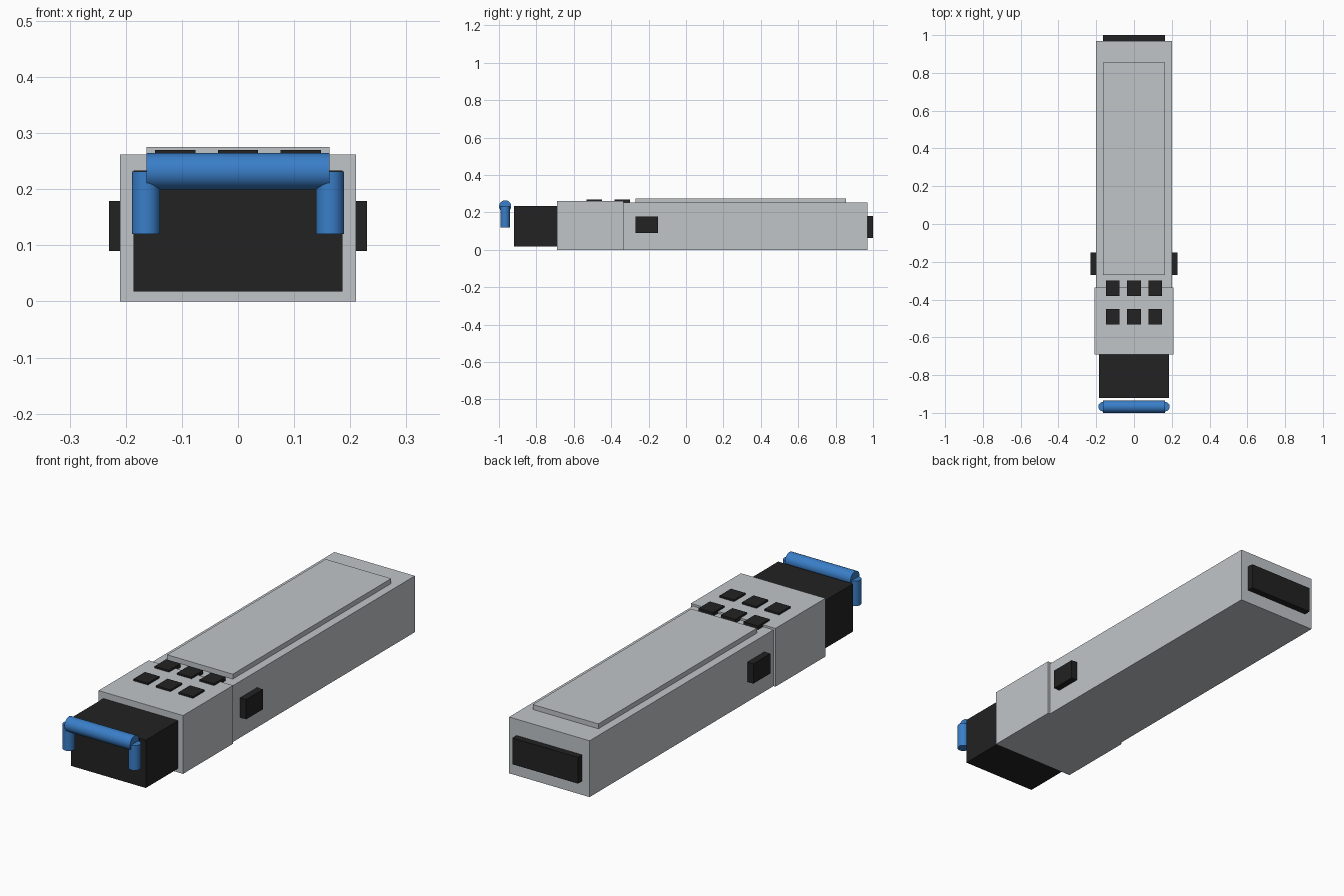
import bpy
import math

cube = bpy.data.objects.get("Cube")
if cube:
    bpy.data.objects.remove(cube, do_unlink=True)


def material(name, rgb, metallic=0.0):
    m = bpy.data.materials.new(name)
    m.use_nodes = True
    m.diffuse_color = (*rgb, 1)
    m.node_tree.nodes["Principled BSDF"].inputs["Base Color"].default_value = (*rgb, 1)
    return m


GREY = material("light grey metal", (0.53, 0.56, 0.58))
BLACK = material("black plastic", (0.016, 0.016, 0.016))
BLUE = material("blue plastic", (0.042, 0.21, 0.58))


def box(name, mat, x, y, z):
    """Box from its (min, max) extent on each axis."""
    centre = [(a + b) / 2 for a, b in (x, y, z)]
    bpy.ops.mesh.primitive_cube_add(size=1, location=centre)
    o = bpy.context.object
    o.name = name
    for v in o.data.vertices:
        for i, (a, b) in enumerate((x, y, z)):
            v.co[i] *= b - a
    o.data.materials.append(mat)
    return o


def rod(name, mat, radius, length, centre, rotation=(0, 0, 0)):
    bpy.ops.mesh.primitive_cylinder_add(vertices=32, radius=radius, depth=length,
                                        location=centre, rotation=rotation)
    o = bpy.context.object
    o.name = name
    o.data.materials.append(mat)
    bpy.ops.object.shade_smooth_by_angle()
    return o


# Metal housing
box("main_body", GREY, (-0.2, 0.2), (-0.34, 0.97), (0, 0.253))
box("front_sleeve", GREY, (-0.21, 0.21), (-0.69, -0.335), (0, 0.262))
box("top_plate", GREY, (-0.163, 0.163), (-0.27, 0.855), (0.25, 0.275))

# Plastic nose and rear connector
box("front_nose", BLACK, (-0.186, 0.186), (-0.92, -0.68), (0.018, 0.233))
box("rear_connector", BLACK, (-0.163, 0.163), (0.96, 1.0), (0.062, 0.18))

# Two rows of three raised pads
for row, y in enumerate((-0.49, -0.34)):
    for col in (-1, 0, 1):
        x = col * 0.112
        box(f"top_pad_{row + 1}_{col + 2}", BLACK, (x - 0.036, x + 0.036),
            (y - 0.041, y + 0.041), (0.25, 0.27))

# Side latches and handle legs, mirrored
for side, s in (("left", 1), ("right", -1)):
    box(f"{side}_latch", BLACK, sorted((s * 0.19, s * 0.23)), (-0.27, -0.15), (0.09, 0.179))
    rod(f"{side}_handle_leg", BLUE, 0.025, 0.112, (s * 0.164, -0.967, 0.176))

# Handle crossbar
rod("handle_bar", BLUE, 0.0325, 0.326, (0, -0.967, 0.232), (0, math.pi / 2, 0))
